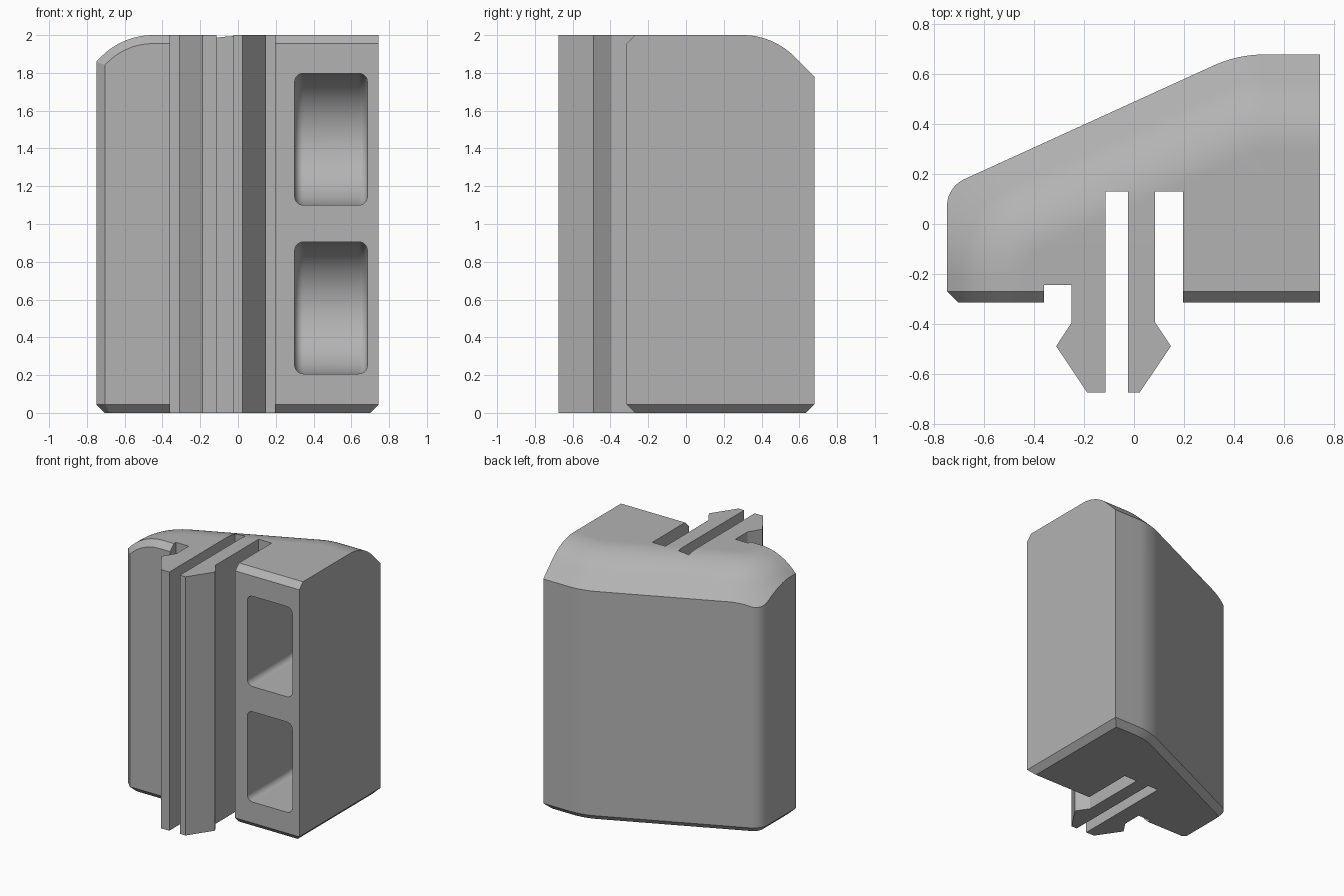
import bpy, bmesh
from math import sin, cos, radians, sqrt, atan2, pi

cube = bpy.data.objects.get("Cube")
if cube:
    bpy.data.objects.remove(cube)

grey = bpy.data.materials.new("light_grey")
grey.use_nodes = True
grey.diffuse_color = (0.45, 0.45, 0.45, 1)
grey.node_tree.nodes["Principled BSDF"].inputs["Base Color"].default_value = (0.45, 0.45, 0.45, 1)


def loft(name, rings):
    """Closed solid through rings with equal point counts."""
    bm = bmesh.new()
    vs = [[bm.verts.new(p) for p in ring] for ring in rings]
    n = len(rings[0])
    for a, b in zip(vs, vs[1:]):
        for i in range(n):
            j = (i + 1) % n
            bm.faces.new((a[i], a[j], b[j], b[i]))
    bm.faces.new(vs[0])
    bm.faces.new(vs[-1])
    bmesh.ops.recalc_face_normals(bm, faces=bm.faces)
    me = bpy.data.meshes.new(name)
    bm.to_mesh(me)
    bm.free()
    ob = bpy.data.objects.new(name, me)
    bpy.context.collection.objects.link(ob)
    me.materials.append(grey)
    return ob


def prism(name, pts, z0, z1):
    return loft(name, [[(x, y, z) for x, y in pts] for z in (z0, z1)])


def activate(ob):
    bpy.ops.object.select_all(action='DESELECT')
    ob.select_set(True)
    bpy.context.view_layer.objects.active = ob


def boolean(ob, tool, op):
    m = ob.modifiers.new("cut", 'BOOLEAN')
    m.operation, m.solver, m.object = op, 'EXACT', tool
    activate(ob)
    bpy.ops.object.modifier_apply(modifier=m.name)
    bpy.data.objects.remove(tool)


def arc(cx, cy, r, a0, a1, n):
    return [(cx + r * cos(a0 + (a1 - a0) * i / n), cy + r * sin(a0 + (a1 - a0) * i / n))
            for i in range(n + 1)]


# Plan: flat back, sloping back, left side
SLOPE, Y0, BACK = 0.456, 0.49, 0.68
TILT = atan2(SLOPE, 1)
SEC = sqrt(1 + SLOPE * SLOPE)
CH = 0.045


def back_path(left, r_left, d):
    """Rounded back and left edge, moved inwards by d."""
    r = 0.5
    ay = BACK - r
    ax = (ay + r * SEC - Y0) / SLOPE
    bx = left + r_left
    by = Y0 + SLOPE * bx - r_left * SEC
    return (arc(ax, ay, r - d, pi / 2, pi / 2 + TILT, 10)
            + arc(bx, by, r_left - d, pi / 2 + TILT, pi, 20))


def outline(d):
    k = CH - 0.414 * d
    front = -0.315 + d
    return ([(0.745 - d, BACK - d)] + back_path(-0.75, 0.12, d)
            + [(-0.75 + d, front + k), (-0.75 + d + k, front), (0.745 - d, front)])


body = loft("body", [[(x, y, z) for x, y in outline(d)]
                     for d, z in ((CH, 0), (0, CH), (0, 2.2))])

# Rounded top along the back and left: 45 degree slope running into an arc
R, WIDE, TOP = 0.386, 0.38, 2.0
angles = [radians(45 * (1 - i / 12)) for i in range(13)]
section = [(WIDE - R * sin(a), TOP - R * (1 - cos(a))) for a in angles]
d0, h0 = section[0]
section = [(-0.14, h0 - d0 - 0.14)] + section
levels = [(-0.14, -1)] + section


def dome_ring(d, z):
    path = [(1.2, BACK - d)] + back_path(-0.83, 0.5, d) + [(-0.83 + d, -1), (1.2, -1)]
    return [(x, y, z) for x, y in path]


boolean(body, loft("dome", [dome_ring(d, z) for d, z in levels]), 'INTERSECT')


# Chamfer along the top of the front, following the rounded section
def front_ring(y):
    o = y + 0.27
    pts = [(-0.45 - (R + o) * sin(a), TOP - R + (R + o) * cos(a)) for a in angles]
    x, z = pts[0]
    pts = [(x - 0.7, -2), (x - 0.7, z - 0.7)] + pts + [(2, TOP + o), (2, -2)]
    return [(px, y, pz) for px, pz in pts]


boolean(body, loft("front_chamfer", [front_ring(-0.37), front_ring(1)]), 'INTERSECT')

# Slots beside the clips, the seat of the clips and the left notch
for x0, x1, y in ((-0.36, -0.25, -0.245), (-0.25, -0.115, -0.1), (-0.115, -0.025, 0.13),
                  (-0.025, 0.085, -0.1), (0.085, 0.197, 0.13)):
    boolean(body, prism("slot", [(x0, -1), (x1, -1), (x1, y), (x0, y)], -1, 3), 'DIFFERENCE')

# Two deep pockets with a half-round end and softened sides
for low in (0.207, 1.10):
    r = 0.349
    side = [(-0.6, low)] + arc(0.17, low + r, r, -pi / 2, pi / 2, 32) + [(-0.6, low + 2 * r)]
    pocket = loft("pocket", [[(x, y, z) for y, z in side] for x in (0.30, 0.685)])
    bevel = pocket.modifiers.new("round", 'BEVEL')
    bevel.width, bevel.segments, bevel.angle_limit = 0.045, 5, radians(40)
    activate(pocket)
    bpy.ops.object.modifier_apply(modifier=bevel.name)
    boolean(body, pocket, 'DIFFERENCE')

# Barbed clips
left_pts = [(-0.115, -0.1), (-0.25, -0.1), (-0.25, -0.395), (-0.312, -0.49),
            (-0.188, -0.675), (-0.115, -0.675)]
right_pts = [(-0.025, -0.1), (0.085, -0.1), (0.085, -0.395), (0.148, -0.49),
             (0.023, -0.675), (-0.025, -0.675)]
prism("right_clip", left_pts, 0, TOP)
prism("left_clip", right_pts, 0, TOP)

# Smooth curves, crisp edges
activate(body)
bpy.ops.object.shade_smooth_by_angle(angle=radians(25))
wn = body.modifiers.new("even_shading", 'WEIGHTED_NORMAL')
wn.keep_sharp = True
